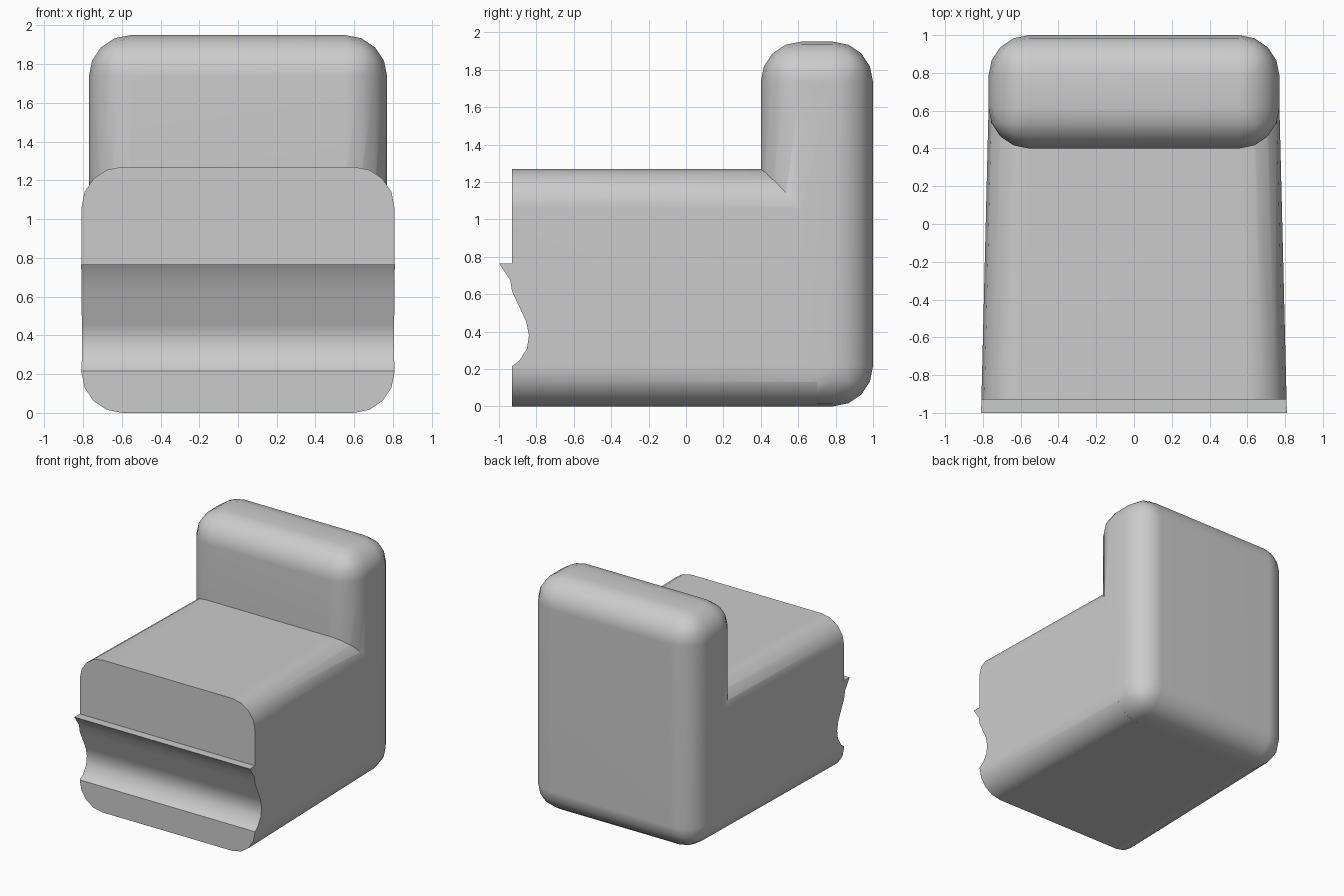
import bpy, bmesh

if "Cube" in bpy.data.objects:
    bpy.data.objects.remove(bpy.data.objects["Cube"])

SEAT_TOP, BACK_TOP = 1.27, 1.95


def make_object(name, bm):
    bmesh.ops.recalc_face_normals(bm, faces=bm.faces)
    mesh = bpy.data.meshes.new(name)
    bm.to_mesh(mesh)
    bm.free()
    obj = bpy.data.objects.new(name, mesh)
    bpy.context.collection.objects.link(obj)
    return obj


def rounded_block(name, y0, y1, half0, half1, top, radius, lengthwise_only=False):
    """Box on the ground, tapering in x from y0 to y1, with rounded edges."""
    bm = bmesh.new()
    bmesh.ops.create_cube(bm, size=2)
    for v in bm.verts:
        front = v.co.y < 0
        v.co = (v.co.x * (half0 if front else half1),
                y0 if front else y1,
                top if v.co.z > 0 else 0)
    edges = [e for e in bm.edges if not lengthwise_only
             or abs(e.verts[0].co.y - e.verts[1].co.y) > 0.5]
    bmesh.ops.bevel(bm, geom=edges, offset=radius, segments=4,
                    profile=0.5, affect='EDGES')
    return make_object(name, bm)


def extrude_profile(name, points, half):
    """Extrude a (y, z) outline across x."""
    bm = bmesh.new()
    face = bm.faces.new([bm.verts.new((-half, y, z)) for y, z in points])
    ext = bmesh.ops.extrude_face_region(bm, geom=[face])
    for v in ext['geom']:
        if isinstance(v, bmesh.types.BMVert):
            v.co.x = half
    return make_object(name, bm)


def boolean(target, tool, operation):
    bpy.ops.object.select_all(action='DESELECT')
    bpy.context.view_layer.objects.active = target
    target.select_set(True)
    mod = target.modifiers.new(operation, 'BOOLEAN')
    mod.operation, mod.object, mod.solver = operation, tool, 'EXACT'
    bpy.ops.object.modifier_apply(modifier=mod.name)
    bpy.data.objects.remove(tool)


# Seat: tapering block, rounded along its length only
chair = rounded_block("chair", -1.02, 0.70, 0.81, 0.768, SEAT_TOP, 0.21, True)

# Wavy front with a projecting lip
wave = [(-0.93, 0.215), (-0.89, 0.245), (-0.85, 0.31), (-0.84, 0.38),
        (-0.855, 0.455), (-0.93, 0.615), (-0.94, 0.675), (-1.0, 0.765)]
outline = ([(-1.3, -0.2), (-0.93, -0.2)] + wave +
           [(-0.93, 0.765), (-0.93, 1.5), (-1.3, 1.5)])
boolean(chair, extrude_profile("front_cutter", outline, 1.2), 'DIFFERENCE')

# Backrest: fully rounded upright block reaching the floor
backrest = rounded_block("backrest", 0.40, 1.0, 0.77, 0.77, BACK_TOP, 0.215)
boolean(chair, backrest, 'UNION')

# Smooth shading with crisp creases
bpy.ops.object.shade_smooth_by_angle(angle=0.56)
weighted = chair.modifiers.new("even_shading", 'WEIGHTED_NORMAL')
weighted.keep_sharp = True
